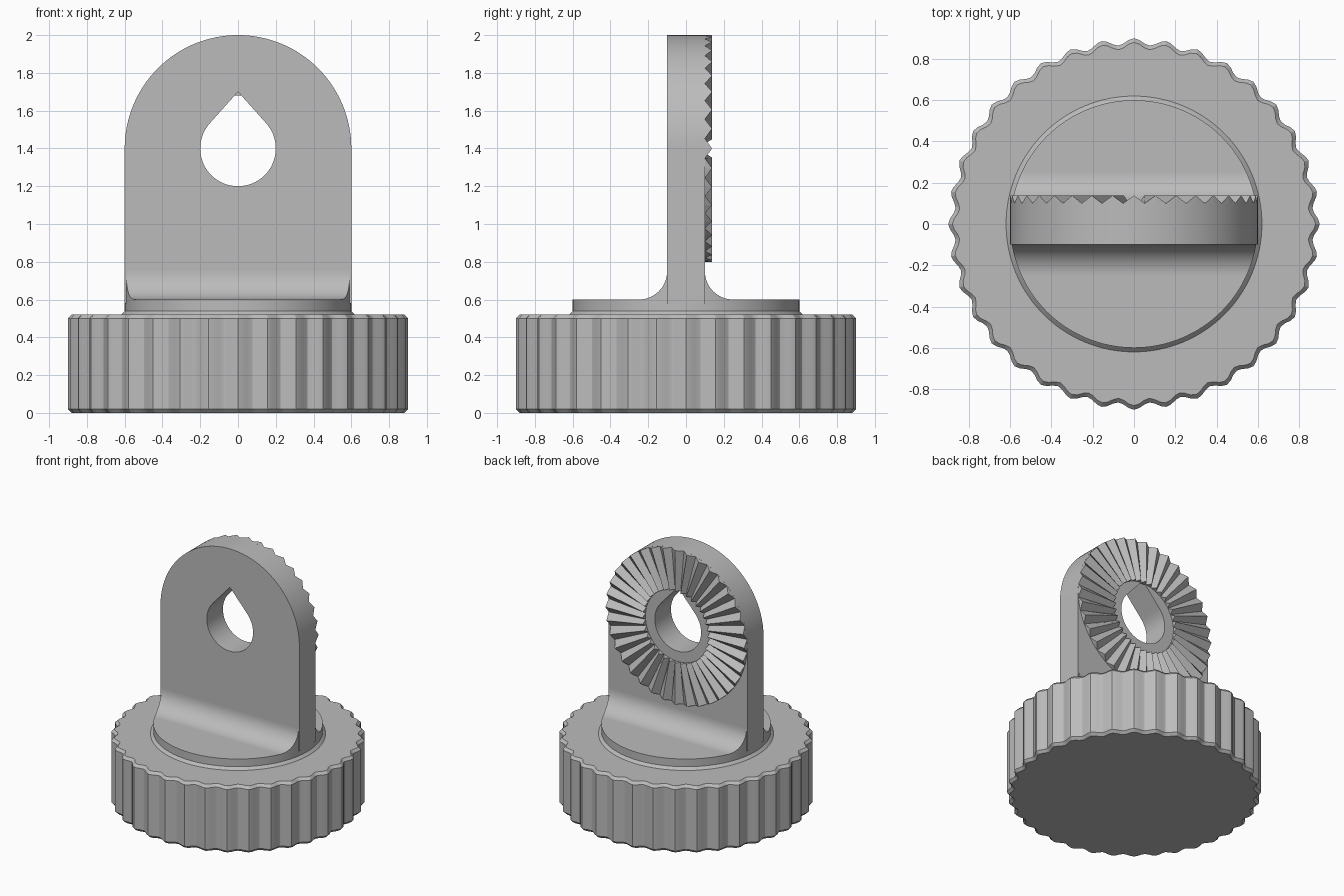
import bpy, bmesh
from math import sin, cos, pi, acos, sqrt, radians

if "Cube" in bpy.data.objects:
    bpy.data.objects.remove(bpy.data.objects["Cube"])

grey = bpy.data.materials.new("plain_grey")
grey.use_nodes = True
COLOUR = (0.5, 0.5, 0.5, 1)
grey.diffuse_color = COLOUR
grey.node_tree.nodes["Principled BSDF"].inputs["Base Color"].default_value = COLOUR


def finish(name, bm, smooth=None):
    """Turn a bmesh into a named object, optionally smooth below an angle."""
    bmesh.ops.remove_doubles(bm, verts=bm.verts[:], dist=1e-5)
    bmesh.ops.recalc_face_normals(bm, faces=bm.faces[:])
    mesh = bpy.data.meshes.new(name)
    bm.to_mesh(mesh)
    bm.free()
    mesh.materials.append(grey)
    ob = bpy.data.objects.new(name, mesh)
    bpy.context.collection.objects.link(ob)
    if smooth:
        bpy.ops.object.select_all(action='DESELECT')
        ob.select_set(True)
        bpy.context.view_layer.objects.active = ob
        bpy.ops.object.shade_smooth_by_angle(angle=radians(smooth))
    return ob


def loft(name, rings, caps=True, smooth=None):
    """Skin a list of closed rings that share a point count."""
    bm = bmesh.new()
    loops = [[bm.verts.new(p) for p in ring] for ring in rings]
    if not caps:
        loops.append(loops[0])
    n = len(loops[0])
    for a, b in zip(loops, loops[1:]):
        for i in range(n):
            j = (i + 1) % n
            bm.faces.new((a[i], a[j], b[j], b[i]))
    if caps:
        bm.faces.new(loops[0])
        bm.faces.new(loops[-1])
    return finish(name, bm, smooth)


# Knurled knob with small chamfers
TEETH, STEPS = 36, 6


def knurl(inset, z):
    ring = []
    for i in range(TEETH * STEPS):
        a = 2 * pi * i / (TEETH * STEPS)
        r = 0.884 + 0.016 * cos(TEETH * a) - inset
        ring.append((r * cos(a), r * sin(a), z))
    return ring


loft("knob", [knurl(0.02, 0), knurl(0, 0.02), knurl(0, 0.5), knurl(0.02, 0.52)],
     smooth=25)


# Raised collar disc
def circle(r, z, n=128):
    return [(r * cos(2 * pi * i / n), r * sin(2 * pi * i / n), z) for i in range(n)]


loft("collar", [circle(0.62, 0.51), circle(0.62, 0.52), circle(0.6, 0.54),
                circle(0.6, 0.6)], smooth=30)

# Upright lug: rounded tab with a teardrop hole
R, CZ, HOLE, TIP = 0.6, 1.4, 0.2, 0.3
outline = [(-R, 0.58), (R, 0.58)]
outline += [(R * cos(pi * i / 64), CZ + R * sin(pi * i / 64)) for i in range(65)]
tangent = pi / 2 - acos(HOLE / TIP)
sweep = 3 * pi / 2 - tangent
span = 2 * (pi / 2 + tangent)
teardrop = [(0, CZ + TIP)]
for i in range(49):
    a = tangent - span * i / 48
    teardrop.append((HOLE * cos(a), CZ + HOLE * sin(a)))

curve = bpy.data.curves.new("lug_profile", 'CURVE')
curve.dimensions = '2D'
curve.fill_mode = 'BOTH'
curve.extrude = 0.1
for pts in (outline, teardrop):
    spline = curve.splines.new('POLY')
    spline.points.add(len(pts) - 1)
    for p, (x, z) in zip(spline.points, pts):
        p.co = (x, z, 0, 1)
    spline.use_cyclic_u = True
helper = bpy.data.objects.new("lug_profile", curve)
bpy.context.collection.objects.link(helper)
bpy.context.view_layer.update()
evaluated = helper.evaluated_get(bpy.context.evaluated_depsgraph_get())
flat = bpy.data.meshes.new_from_object(evaluated)
bm = bmesh.new()
bm.from_mesh(flat)
for v in bm.verts:
    v.co = (v.co.x, -v.co.z, v.co.y)
bpy.data.objects.remove(helper)
bpy.data.meshes.remove(flat)
finish("lug", bm, smooth=30)

# Fillets at the foot of the lug, trimmed to the collar's round edge
FILLET = 0.15
for side, label in ((-1, "front"), (1, "back")):
    rings = []
    for i in range(17):
        t = pi / 2 * i / 16
        y = 0.1 + FILLET * (1 - cos(t))
        z = 0.6 + FILLET * (1 - sin(t))
        w = sqrt(R * R - y * y)
        rings.append([(-w, side * y, z), (w, side * y, z),
                      (w, side * y, 0.59), (-w, side * y, 0.59)])
    loft(label + "_fillet", rings, smooth=30)


# Radial locking serrations on the back of the lug
def serration(r, crest, valley):
    ring = []
    for i in range(2 * TEETH):
        a = pi / 2 + pi * i / TEETH
        y = valley if i % 2 else crest
        ring.append((r * cos(a), y, CZ + r * sin(a)))
    return ring


loft("locking_serrations",
     [serration(0.28, 0.09, 0.09), serration(0.28, 0.138, 0.1),
      serration(R, 0.138, 0.1), serration(R, 0.09, 0.09)], caps=False)
